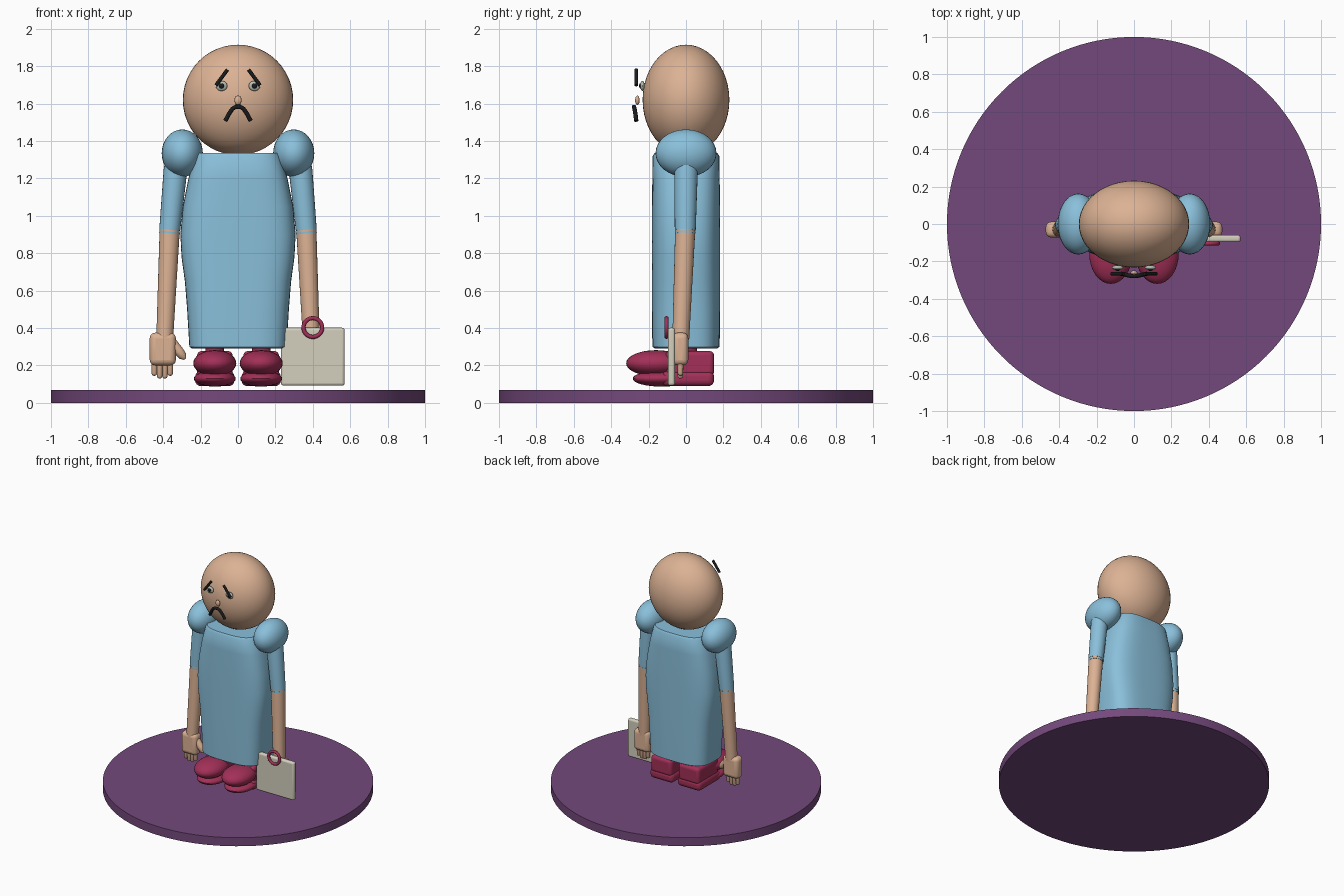
import bpy, bmesh, math
from mathutils import Vector

if "Cube" in bpy.data.objects:
    bpy.data.objects.remove(bpy.data.objects["Cube"])


def material(name, r, g, b):
    m = bpy.data.materials.new(name)
    m.diffuse_color = [((c / 255 + 0.055) / 1.055) ** 2.4 for c in (r, g, b)] + [1]
    m.use_nodes = True
    m.node_tree.nodes["Principled BSDF"].inputs["Base Color"].default_value = m.diffuse_color
    return m


SKIN = material("skin", 220, 178, 148)
BLUE = material("shirt blue", 138, 192, 219)
RED = material("crimson", 163, 48, 88)
PURPLE = material("platform purple", 116, 73, 124)
CREAM = material("case cream", 212, 207, 189)
BLACK = material("black", 28, 27, 28)
EYE = material("eye grey", 185, 193, 183)


def add(name, bm, mat, angle=35, bevel=0, segments=4):
    bmesh.ops.recalc_face_normals(bm, faces=bm.faces)
    me = bpy.data.meshes.new(name)
    bm.to_mesh(me)
    bm.free()
    me.materials.append(mat)
    ob = bpy.data.objects.new(name, me)
    bpy.context.collection.objects.link(ob)
    if bevel:
        mod = ob.modifiers.new("round edges", "BEVEL")
        mod.width, mod.segments = bevel, segments
    bpy.ops.object.select_all(action="DESELECT")
    ob.select_set(True)
    bpy.context.view_layer.objects.active = ob
    bpy.ops.object.shade_smooth_by_angle(angle=math.radians(angle))
    return ob


def ball(name, centre, radii, mat, segs=32):
    bm = bmesh.new()
    bmesh.ops.create_uvsphere(bm, u_segments=segs, v_segments=segs // 2, radius=1)
    bmesh.ops.scale(bm, vec=radii, verts=bm.verts)
    bmesh.ops.translate(bm, vec=centre, verts=bm.verts)
    return add(name, bm, mat)


def box(name, centre, size, mat, bevel):
    bm = bmesh.new()
    bmesh.ops.create_cube(bm, size=1)
    bmesh.ops.scale(bm, vec=size, verts=bm.verts)
    bmesh.ops.translate(bm, vec=centre, verts=bm.verts)
    return add(name, bm, mat, 40, bevel)


def tube(name, points, radii, mat, segs=24):
    """Capped tube through points with a radius at each one."""
    bm = bmesh.new()
    pts = [Vector(p) for p in points]
    rings = []
    for i, p in enumerate(pts):
        d = (pts[min(i + 1, len(pts) - 1)] - pts[max(i - 1, 0)]).normalized()
        u = d.cross(Vector((0, 1, 0))).normalized()
        v = d.cross(u)
        ring = []
        for k in range(segs):
            a = 2 * math.pi * k / segs
            ring.append(bm.verts.new(p + radii[i] * (u * math.cos(a) + v * math.sin(a))))
        rings.append(ring)
    for a, b in zip(rings, rings[1:]):
        for k in range(segs):
            bm.faces.new((a[k], a[(k + 1) % segs], b[(k + 1) % segs], b[k]))
    bm.faces.new(rings[0])
    bm.faces.new(rings[-1])
    return add(name, bm, mat, 50)


def loft(name, sections, mat, power, segs=64):
    """Stacked rounded-rectangle sections: (z, half width, half depth)."""
    bm = bmesh.new()
    rings = []
    for z, w, d in sections:
        ring = []
        for k in range(segs):
            a = 2 * math.pi * k / segs
            c, s = math.cos(a), math.sin(a)
            ring.append(bm.verts.new((w * math.copysign(abs(c) ** (2 / power), c),
                                      d * math.copysign(abs(s) ** (2 / power), s), z)))
        rings.append(ring)
    for a, b in zip(rings, rings[1:]):
        for k in range(segs):
            bm.faces.new((a[k], a[(k + 1) % segs], b[(k + 1) % segs], b[k]))
    bm.faces.new(rings[0])
    bm.faces.new(rings[-1])
    return add(name, bm, mat, 40)


# Platform
bm = bmesh.new()
bmesh.ops.create_cone(bm, cap_ends=True, segments=128, radius1=1, radius2=1, depth=0.07)
bmesh.ops.translate(bm, vec=(0, 0, 0.035), verts=bm.verts)
add("platform", bm, PURPLE)

# Head and body
ball("head", (0, 0, 1.62), (0.295, 0.232, 0.295), SKIN, 48)
loft("body", [(0.29, 0.245, 0.165), (0.30, 0.26, 0.18), (0.5, 0.272, 0.182),
              (0.65, 0.284, 0.182), (0.78, 0.302, 0.182), (0.9, 0.308, 0.182),
              (1.05, 0.295, 0.182), (1.2, 0.265, 0.18), (1.32, 0.23, 0.178),
              (1.335, 0.22, 0.168)], BLUE, 3.2)

for side, s in (("left", -1), ("right", 1)):
    # Shoulder, sleeve, cuff and forearm
    ball(side + "_shoulder", (s * 0.298, 0, 1.335), (0.11, 0.163, 0.127), BLUE)
    tube(side + "_sleeve", [(s * 0.325, 0, 1.32), (s * 0.335, 0, 1.24), (s * 0.365, -0.004, 0.925)],
         [0.06, 0.063, 0.056], BLUE)
    tube(side + "_cuff", [(s * 0.365, -0.004, 0.916), (s * 0.366, -0.004, 0.906)],
         [0.0555, 0.0555], BLUE)
    tube(side + "_forearm", [(s * 0.365, -0.004, 0.93), (s * 0.392, -0.028, 0.34)],
         [0.054, 0.045], SKIN)
    # Hand with four fingers and a thumb
    box(side + "_palm", (s * 0.402, -0.03, 0.288), (0.14, 0.085, 0.175), SKIN, 0.03)
    for i, (x, tip) in enumerate(((0.447, 0.145), (0.419, 0.13), (0.391, 0.13), (0.363, 0.145))):
        tube(f"{side}_finger_{i + 1}",
             [(s * x, -0.03, 0.24), (s * x, -0.03, tip + 0.012), (s * x, -0.03, tip + 0.004),
              (s * x, -0.03, tip)], [0.017, 0.015, 0.011, 0.004], SKIN, 14)
    tube(side + "_thumb", [(s * 0.35, -0.03, 0.32), (s * 0.315, -0.033, 0.275),
                           (s * 0.295, -0.035, 0.25), (s * 0.283, -0.036, 0.235)],
         [0.026, 0.026, 0.022, 0.008], SKIN, 16)
    # Leg and shoe
    tube(side + "_leg", [(s * 0.125, 0.01, 0.2), (s * 0.125, 0.01, 0.5)], [0.05, 0.05], RED)
    ball(side + "_toe_cap", (s * 0.124, -0.16, 0.212), (0.115, 0.16, 0.07), RED)
    box(side + "_heel", (s * 0.124, 0.02, 0.21), (0.19, 0.26, 0.135), RED, 0.025)
    ball(side + "_sole_front", (s * 0.124, -0.13, 0.13), (0.112, 0.155, 0.043), RED)
    box(side + "_sole_back", (s * 0.124, 0.01, 0.13), (0.21, 0.28, 0.08), RED, 0.03)
    # Eye, pupil and slanted brow
    ball(side + "_eye", (s * 0.088, -0.233, 1.695), (0.031, 0.012, 0.027), EYE, 24)
    ball(side + "_pupil", (s * 0.088, -0.243, 1.695), (0.014, 0.008, 0.014), BLACK, 16)
    tube(side + "_brow", [(s * 0.118, -0.266, 1.698), (s * 0.056, -0.266, 1.782)],
         [0.01, 0.01], BLACK, 12)

# Nose and downturned mouth
ball("nose", (0, -0.26, 1.618), (0.019, 0.012, 0.025), SKIN, 20)
tube("mouth", [(-0.068, -0.266, 1.508), (-0.05, -0.27, 1.542), (-0.03, -0.275, 1.572),
               (-0.012, -0.278, 1.583), (0.012, -0.278, 1.583), (0.03, -0.275, 1.572),
               (0.05, -0.27, 1.542), (0.068, -0.266, 1.508)], [0.0115] * 8, BLACK, 12)

# Flat case with ring handle
box("case", (0.4, -0.078, 0.247), (0.34, 0.038, 0.31), CREAM, 0.014)
bm = bmesh.new()
N, M = 40, 12
grid = []
for i in range(N):
    a = 2 * math.pi * i / N
    grid.append([bm.verts.new(((0.05 + 0.011 * math.cos(b)) * math.cos(a) + 0.4,
                               -0.104 + 0.011 * math.sin(b),
                               (0.05 + 0.011 * math.cos(b)) * math.sin(a) + 0.403))
                 for b in (2 * math.pi * j / M for j in range(M))])
for i in range(N):
    for j in range(M):
        bm.faces.new((grid[i][j], grid[(i + 1) % N][j],
                      grid[(i + 1) % N][(j + 1) % M], grid[i][(j + 1) % M]))
add("case_handle", bm, RED, 60)
